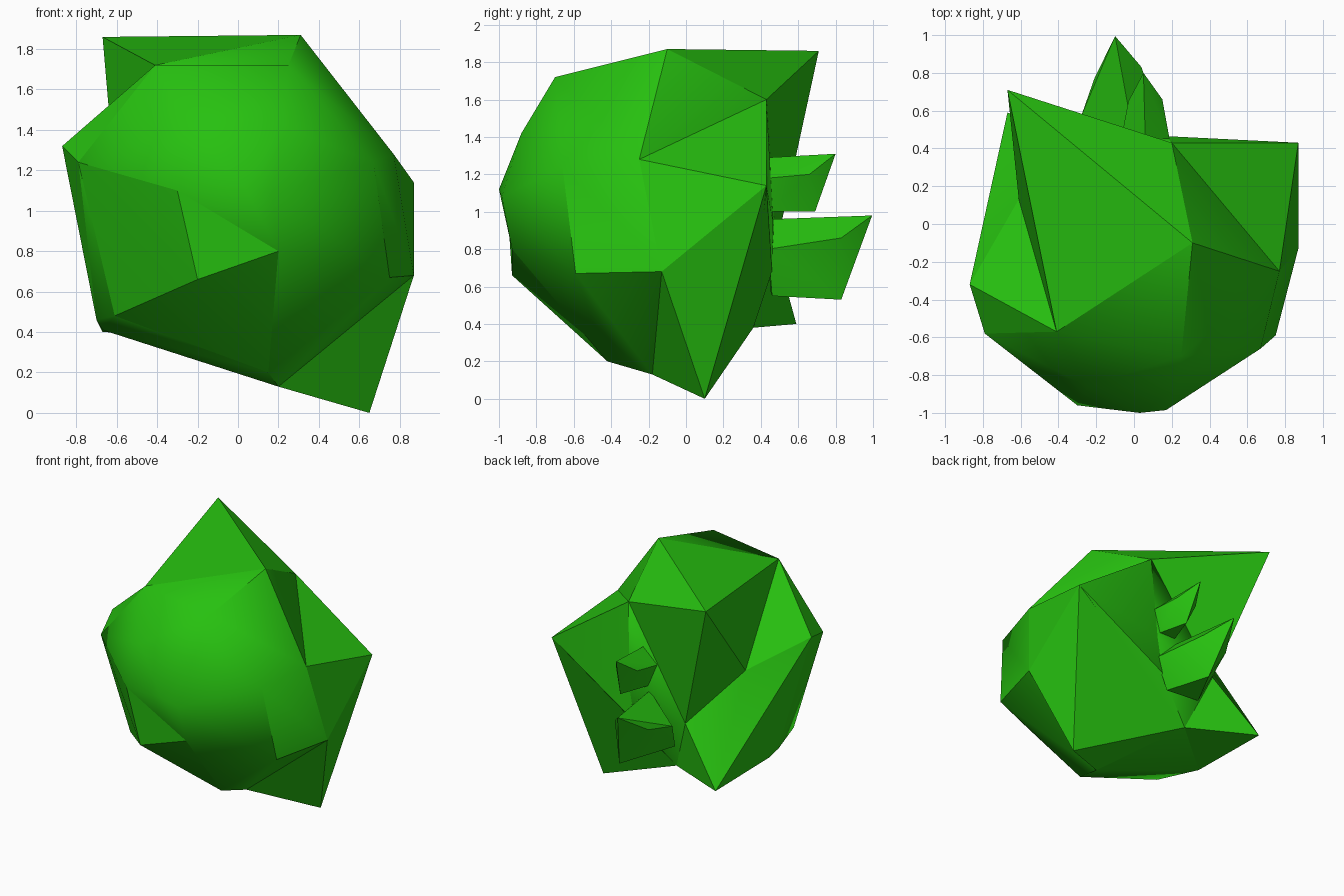
import bpy, bmesh, math

if "Cube" in bpy.data.objects:
    bpy.data.objects.remove(bpy.data.objects["Cube"])

green = bpy.data.materials.new("leaf_green")
green.diffuse_color = (0.02, 0.53, 0.005, 1)
green.use_nodes = True
green.node_tree.nodes["Principled BSDF"].inputs["Base Color"].default_value = green.diffuse_color


def hull(name, points, angle):
    """Closed faceted solid wrapped around a few corner points."""
    bm = bmesh.new()
    for p in points:
        bm.verts.new(p)
    res = bmesh.ops.convex_hull(bm, input=bm.verts)
    loose = {v for v in res["geom_interior"] + res["geom_unused"]
             if isinstance(v, bmesh.types.BMVert)}
    bmesh.ops.delete(bm, geom=list(loose), context="VERTS")
    bmesh.ops.recalc_face_normals(bm, faces=bm.faces)
    me = bpy.data.meshes.new(name)
    bm.to_mesh(me)
    bm.free()
    me.materials.append(green)
    ob = bpy.data.objects.new(name, me)
    bpy.context.collection.objects.link(ob)
    bpy.ops.object.select_all(action="DESELECT")
    ob.select_set(True)
    bpy.context.view_layer.objects.active = ob
    bpy.ops.object.shade_smooth_by_angle(angle=math.radians(angle))
    return ob


# Shared corners where the pointed ends meet the core
crown = (0.31, -0.10, 1.87)
brow = (-0.41, -0.57, 1.72)
back_top = (0.20, 0.43, 1.60)
back_mid = (-0.33, 0.48, 0.80)
back_low = (-0.17, 0.36, 0.38)
swell_top = (0.17, 0.465, 0.95)
swell_low = (0.12, 0.46, 0.68)
side_dent = (-0.61, 0.13, 1.16)
left_tip = (-0.87, -0.32, 1.32)
left_front = (-0.79, -0.58, 1.24)
left_low = (-0.70, -0.15, 0.46)
left_base = (-0.67, -0.08, 0.41)
left_toe = (-0.61, -0.47, 0.48)
right_back = (0.87, 0.43, 1.14)
right_mid = (0.77, -0.25, 1.28)
right_low = (0.87, -0.13, 0.68)
keel = (0.20, -0.18, 0.13)
keel_front = (0.15, -0.42, 0.20)
chest = (-0.30, -0.96, 1.10)
belly = (0.20, -0.93, 0.80)

# Core with rounded front bulge
hull("body_core", [
    (0.03, -1.0, 1.12), (0.17, -0.985, 1.08), (0.67, -0.66, 1.24),
    (0.25, -0.70, 1.72), (-0.25, -0.86, 1.42), (0.22, -0.88, 1.42),
    (0.75, -0.59, 0.67), chest, belly, crown, brow, back_top, back_mid,
    back_low, swell_top, swell_low, side_dent, left_front, left_low,
    left_base, left_toe, right_mid, right_low, keel, keel_front], 38)

# Pointed corners standing out from the core
hull("upper_point", [(-0.67, 0.71, 1.86), crown, brow, back_top, back_mid, side_dent], 30)
hull("lower_point", [(-0.67, 0.59, 0.40), back_mid, back_low, side_dent,
                     left_tip, left_low, left_base], 30)
hull("left_point", [left_tip, left_front, brow, side_dent, left_low], 38)
hull("right_point", [right_back, back_top, right_mid, right_low, swell_top,
                     swell_low, back_low], 38)
hull("foot_point", [(0.65, 0.10, 0.0), right_back, right_low, keel, back_low], 30)
hull("chin_point", [(-0.20, -0.93, 0.66), chest, belly, left_toe, left_front,
                    keel_front], 38)

# Two hooked spikes on the back
hull("large_spike", [(-0.10, 0.995, 0.98), (0.0, 0.83, 0.53), (-0.21, 0.77, 0.83),
                     (0.04, 0.83, 0.86), (-0.28, 0.57, 0.80), (-0.22, 0.45, 0.58),
                     (0.0, 0.45, 0.96), (0.16, 0.44, 0.80), (0.08, 0.46, 0.55)], 35)
hull("small_spike", [(0.05, 0.80, 1.31), (0.09, 0.69, 1.0), (-0.03, 0.65, 1.20),
                     (0.15, 0.66, 1.20), (-0.07, 0.44, 1.18), (0.0, 0.44, 1.0),
                     (0.06, 0.44, 1.29), (0.19, 0.44, 1.18), (0.15, 0.44, 1.0)], 35)
